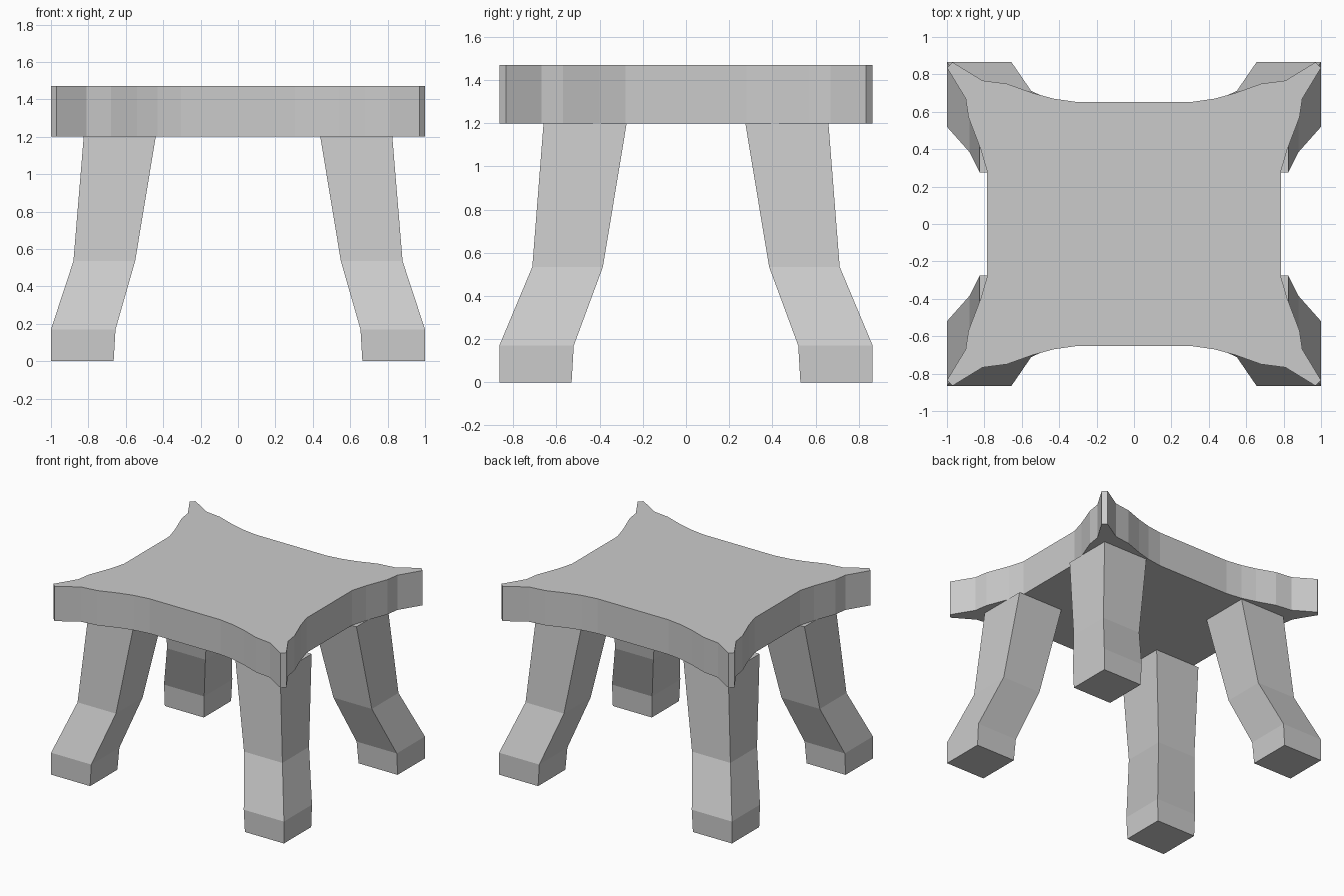
import bpy, bmesh

if "Cube" in bpy.data.objects:
    bpy.data.objects.remove(bpy.data.objects["Cube"])

grey = bpy.data.materials.new("plain grey")
grey.diffuse_color = (0.6, 0.6, 0.6, 1)
grey.use_nodes = True
grey.node_tree.nodes["Principled BSDF"].inputs["Base Color"].default_value = grey.diffuse_color


def loft(name, rings):
    """Solid through a stack of matching closed rings."""
    bm = bmesh.new()
    loops = [[bm.verts.new(p) for p in ring] for ring in rings]
    for a, b in zip(loops, loops[1:]):
        for i in range(len(a)):
            j = (i + 1) % len(a)
            bm.faces.new((a[i], a[j], b[j], b[i]))
    bm.faces.new(loops[0][::-1])
    bm.faces.new(loops[-1])
    bmesh.ops.recalc_face_normals(bm, faces=bm.faces)
    mesh = bpy.data.meshes.new(name)
    bm.to_mesh(mesh)
    bm.free()
    mesh.materials.append(grey)
    obj = bpy.data.objects.new(name, mesh)
    bpy.context.collection.objects.link(obj)
    return obj


# Seat: one quarter of the concave outline, mirrored around
quarter = [(0.785, 0.28), (0.82, 0.40), (0.885, 0.57), (0.90, 0.67),
           (1.0, 0.835), (0.97, 0.865), (0.81, 0.767), (0.68, 0.75),
           (0.54, 0.70), (0.43, 0.67), (0.305, 0.652)]
half = quarter + [(-x, y) for x, y in reversed(quarter)]
outline = half + [(x, -y) for x, y in reversed(half)]
loft("seat", [[(x, y, z) for x, y in outline] for z in (1.20, 1.47)])

# Legs: square sections (z, x min, x max, y min, y max), kicked outwards
sections = [(0, 0.665, 1.0, 0.53, 0.865), (0.17, 0.655, 1.0, 0.52, 0.865),
            (0.535, 0.55, 0.88, 0.385, 0.712), (1.20, 0.44, 0.825, 0.275, 0.66)]
for sx, side in ((1, "right"), (-1, "left")):
    for sy, end in ((-1, "front"), (1, "back")):
        loft(f"{end}_{side}_leg",
             [[(sx * x, sy * y, z) for x, y in ((x0, y0), (x1, y0), (x1, y1), (x0, y1))]
              for z, x0, x1, y0, y1 in sections])
